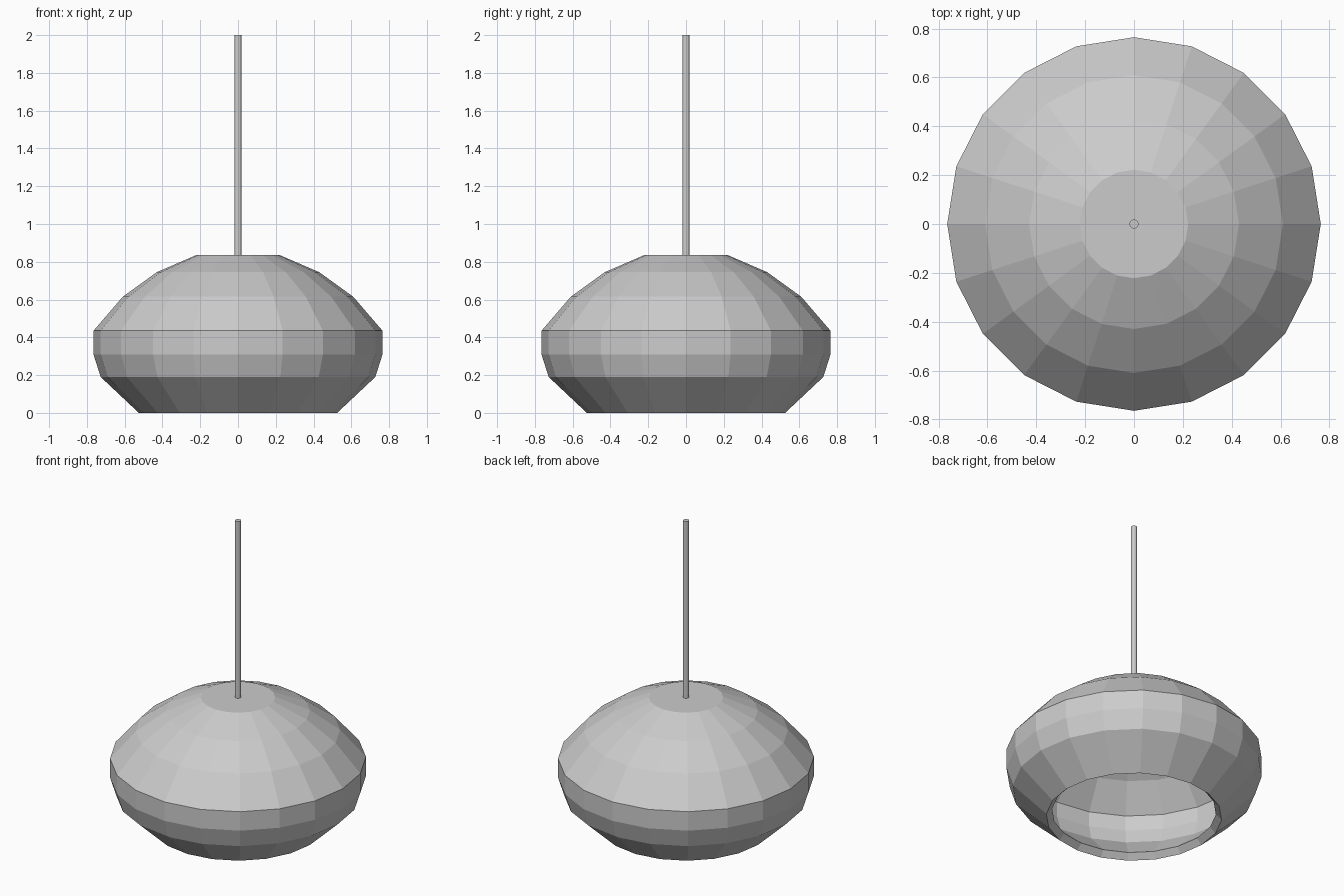
import bpy, bmesh, math

if "Cube" in bpy.data.objects:
    bpy.data.objects.remove(bpy.data.objects["Cube"])

SIDES = 20

# Outer profile of the shade (radius, height), open at the bottom
PROFILE = [(0.525, 0.0), (0.727, 0.19), (0.765, 0.31), (0.765, 0.435),
           (0.61, 0.615), (0.43, 0.745), (0.222, 0.835)]


def add_object(name, bm):
    mesh = bpy.data.meshes.new(name)
    bm.to_mesh(mesh)
    bm.free()
    obj = bpy.data.objects.new(name, mesh)
    bpy.context.collection.objects.link(obj)
    return obj


# Lamp shade: lathed profile, flat cap, wall thickness inwards
bm = bmesh.new()
rings = []
for r, z in PROFILE:
    rings.append([bm.verts.new((r * math.cos(2 * math.pi * i / SIDES),
                                r * math.sin(2 * math.pi * i / SIDES), z))
                  for i in range(SIDES)])
for low, high in zip(rings, rings[1:]):
    for i in range(SIDES):
        j = (i + 1) % SIDES
        bm.faces.new((low[i], low[j], high[j], high[i]))
bm.faces.new(rings[-1])
shade = add_object("lamp_shade", bm)
wall = shade.modifiers.new("wall", 'SOLIDIFY')
wall.thickness = 0.05
wall.offset = -1
wall.use_even_offset = True

# Hanging rod
bottom, top = 0.80, 2.0
bpy.ops.mesh.primitive_cylinder_add(vertices=12, radius=0.019, depth=top - bottom,
                                    location=(0, 0, (top + bottom) / 2))
bpy.context.object.name = "hanging_rod"
